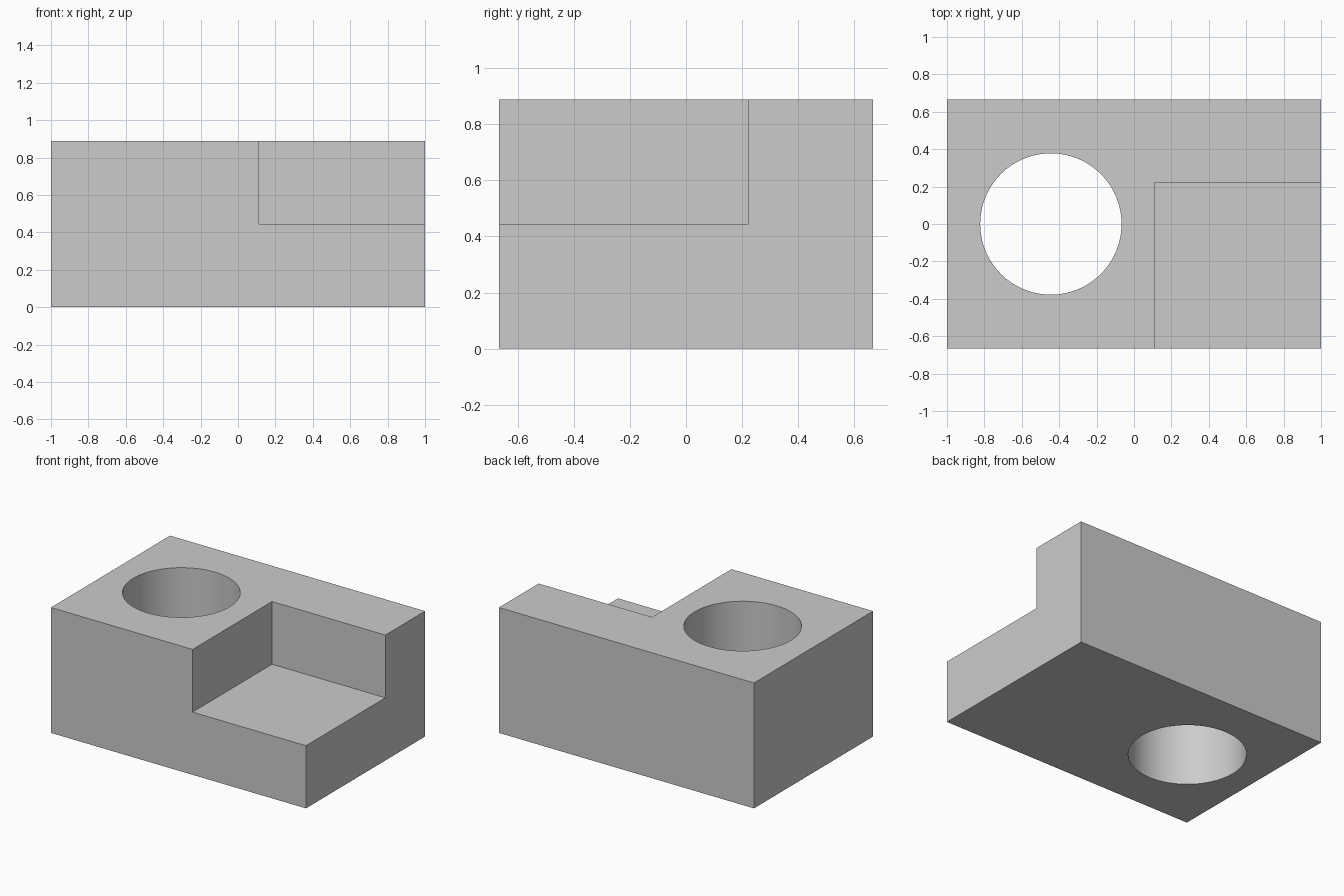
import bpy
import math

if "Cube" in bpy.data.objects:
    bpy.data.objects.remove(bpy.data.objects["Cube"], do_unlink=True)

U = 2 / 9  # design unit: the block is 9 x 6 x 4 units
LENGTH, DEPTH, HEIGHT = 9 * U, 6 * U, 4 * U


def box(name, low, high):
    """Add a box spanning two opposite corners."""
    centre = [(a + b) / 2 for a, b in zip(low, high)]
    bpy.ops.mesh.primitive_cube_add(size=1, location=centre)
    obj = bpy.context.object
    obj.name = name
    obj.scale = [b - a for a, b in zip(low, high)]
    bpy.ops.object.transform_apply(location=True, rotation=False, scale=True)
    return obj


def cut(target, cutter):
    """Subtract the cutter from the target, then discard it."""
    cutter.hide_render = True
    mod = target.modifiers.new(cutter.name, 'BOOLEAN')
    mod.operation = 'DIFFERENCE'
    mod.solver = 'EXACT'
    mod.object = cutter
    bpy.ops.object.select_all(action='DESELECT')
    target.select_set(True)
    bpy.context.view_layer.objects.active = target
    bpy.ops.object.modifier_apply(modifier=mod.name)
    bpy.data.objects.remove(cutter, do_unlink=True)


# Main block
block = box("block", (-LENGTH / 2, -DEPTH / 2, 0), (LENGTH / 2, DEPTH / 2, HEIGHT))

# Step at the front left corner, half the height deep
cut(block, box("step_cutter", (U / 2, -DEPTH, HEIGHT / 2), (LENGTH, U, HEIGHT * 2)))

# Round hole right through
bpy.ops.mesh.primitive_cylinder_add(vertices=128, radius=1.7 * U, depth=HEIGHT * 2,
                                    location=(-2 * U, 0, HEIGHT / 2))
hole = bpy.context.object
hole.name = "hole_cutter"
cut(block, hole)

# Smooth hole wall, crisp edges
bpy.ops.object.shade_smooth_by_angle(angle=math.radians(30))

# Plain grey
grey = bpy.data.materials.new("grey")
grey.use_nodes = True
colour = (0.6, 0.6, 0.6, 1)
grey.diffuse_color = colour
grey.node_tree.nodes["Principled BSDF"].inputs["Base Color"].default_value = colour
block.data.materials.clear()
block.data.materials.append(grey)
